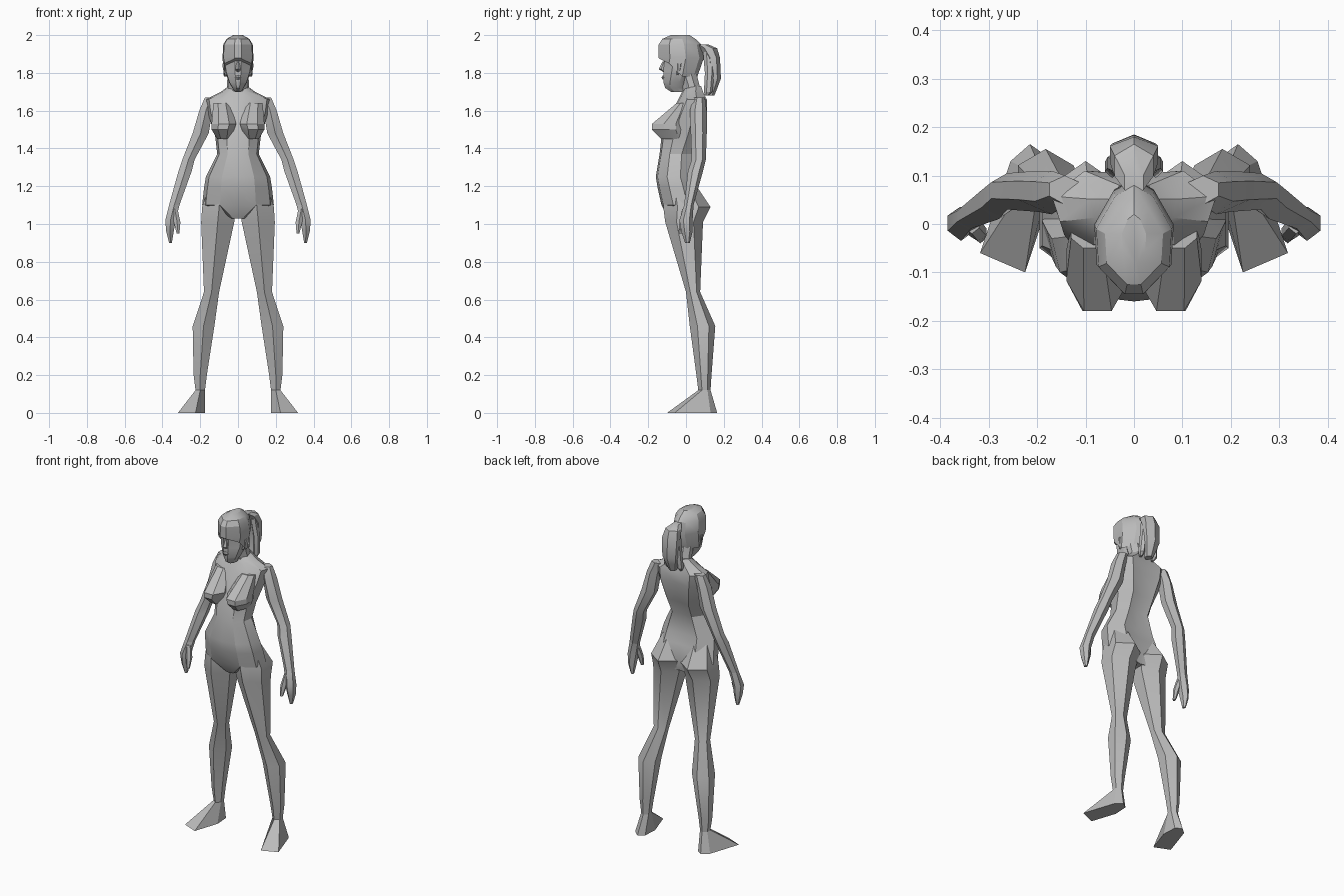
import bpy
import bmesh
from math import radians

cube = bpy.data.objects.get("Cube")
if cube:
    bpy.data.objects.remove(cube, do_unlink=True)

# One plain grey for the whole figure
grey = bpy.data.materials.new("plain_grey")
grey.use_nodes = True
colour = (0.5, 0.5, 0.5, 1)
grey.diffuse_color = colour
grey.node_tree.nodes["Principled BSDF"].inputs["Base Color"].default_value = colour

# Unit cross-sections: x across, y from front to back
HEXAGON = [(.5, 0), (1, .3), (1, .75), (.5, 1), (0, .75), (0, .3)]
OCTAGON = [(.28, 0), (.72, 0), (1, .35), (1, .7), (.72, 1), (.28, 1), (0, .7), (0, .35)]
TORSO = [(.5, 0), (.75, .05), (.95, .3), (1, .65), (.8, 1), (.5, .95),
         (.2, 1), (0, .65), (.05, .3), (.25, .05)]
HEAD = [(.38, 0), (.62, 0), (.97, .25), (1, .6), (.75, .9), (.5, 1),
        (.25, .9), (0, .6), (.03, .25)]


def section(outline, z, left, right, front, back):
    """Place a unit outline in a box measured in hundredths."""
    return [((left + (right - left) * u) / 100,
             (front + (back - front) * v) / 100, z / 100) for u, v in outline]


def finish(name, bm, mirrored, angle):
    bmesh.ops.recalc_face_normals(bm, faces=bm.faces)
    mesh = bpy.data.meshes.new(name)
    bm.to_mesh(mesh)
    bm.free()
    mesh.materials.append(grey)
    part = bpy.data.objects.new(name, mesh)
    bpy.context.collection.objects.link(part)
    bpy.ops.object.select_all(action='DESELECT')
    part.select_set(True)
    bpy.context.view_layer.objects.active = part
    bpy.ops.object.shade_smooth_by_angle(angle=radians(angle))
    if mirrored:
        mirror = part.modifiers.new("mirror", 'MIRROR')
        mirror.use_mirror_merge = False
    return part


def skin(name, rings, mirrored=False, angle=28):
    """Join a stack of equal rings into one closed surface."""
    bm = bmesh.new()
    loops = [[bm.verts.new(point) for point in ring] for ring in rings]
    for lower, upper in zip(loops, loops[1:]):
        for i in range(len(lower)):
            j = (i + 1) % len(lower)
            bm.faces.new((lower[i], lower[j], upper[j], upper[i]))
    bm.faces.new(loops[0])
    bm.faces.new(loops[-1])
    return finish(name, bm, mirrored, angle)


def limb(name, outline, rows, mirrored=True):
    """Rows give height, inner x, outer x, front y and back y."""
    return skin(name, [section(outline, *row) for row in rows], mirrored)


def centred(name, outline, rows):
    """Rows give height, half width, front y and back y."""
    return skin(name, [section(outline, z, -w, w, f, b) for z, w, f, b in rows])


# Torso from neck base to crotch
centred("torso", TORSO, [
    (173, 5, 0, 8), (170, 9, -2, 9), (166, 17, -4, 11), (159, 16, -8, 11),
    (146, 12, -13, 8), (137, 11, -14, 4), (125, 17, -16, 4),
    (119, 18, -15, 6), (110, 19, -13, 8), (103, 5, -9, 6)])

# Bust
limb("breast", OCTAGON, [
    (164, 4, 13, -5, 1), (153, 1, 14, -18, 0), (150, 2, 14, -18, 0),
    (145, 4, 11, -13, 0)])

# Legs run from the seat down to the ankle
limb("leg", HEXAGON, [
    (121, 3, 15, -11, 5), (109, 1, 19, -12, 13), (101, 2, 19.5, -11, 9),
    (64, 10, 18, 0, 7.5), (46, 12.5, 24, 2, 15.5), (20, 16.5, 23.5, 5.5, 13.5),
    (12, 17.5, 22.5, 6.5, 13)])

# Feet flare out towards the toes
sole = [(.225, -.1, 0), (.318, -.06, 0), (.255, .13, 0),
        (.215, .165, 0), (.18, .14, 0), (.175, .05, 0)]
skin("foot", [section(HEXAGON, 12, 17.5, 22.5, 6.5, 13), sole], True)

# Arms, hands and thumbs
limb("arm", HEXAGON, [
    (167, 11, 17.5, 4, 10), (160, 13.5, 20.5, 2, 11), (148, 15.5, 24, 2.5, 11),
    (134, 23, 29.5, 3, 10.5), (128, 24.5, 31.5, 1, 9), (110, 31, 36.5, -1, 4)])
limb("hand", HEXAGON, [
    (110, 31, 36.5, -1, 4), (102, 33, 38.5, -3.5, 3.5),
    (96, 34, 38, -2.5, 3.5), (90, 35, 36.5, -.5, 2)])
limb("thumb", HEXAGON, [
    (108, 32, 35, -2, 2), (101, 30.5, 34, -3.5, 0), (95, 31, 32.5, -4, -2)])

# Neck leans forward into the head
centred("neck", OCTAGON, [(168, 6, -1, 9), (174, 5, -2, 7), (182, 5, -5, 5)])

# Face narrows to the chin
centred("face", HEAD, [
    (190, 7.5, -12.5, 8), (186, 7.2, -11.5, 8), (181, 6.8, -12, 6),
    (175, 4.8, -12, 2), (172, 3, -11, 0), (170, 1.8, -8, 0)])

# Hair cap: the lower front corners rise to form a fringe
cap = [section(HEAD, z, -w, w, f, b) for z, w, f, b in [
    (200, 2.5, -8, 2), (198, 6, -12.5, 5), (195, 7.8, -14.5, 8),
    (188, 8.2, -14.5, 9.5)]]
hem = section(HEAD, 178, -7.5, 7.5, -14, 6)
cap.append([(x, y, 1.875 if y < -.1 else 1.85 if y < -.05 else z) for x, y, z in hem])
skin("hair_cap", cap)

# Nose, lips and ears
centred("nose", HEXAGON, [(186, .5, -12.5, -10), (182, 1.4, -14.5, -10), (180.5, 1, -12, -10)])
centred("lips", HEXAGON, [(178.5, 1, -12.5, -10), (177.5, 1.8, -13, -10), (176.5, 1, -12.5, -10)])
limb("ear", HEXAGON, [(185, 6, 8.3, -5, -2), (182, 6, 8, -5, -2.5), (179, 5.5, 7, -5, -4)])

# Ponytail with a pair of loose side locks
centred("ponytail", HEXAGON, [
    (195, 2, 5, 12), (193, 4, 7, 16.5), (188, 5, 10.5, 18), (177, 4.5, 11, 18.5),
    (173, 3.5, 11, 17), (168, 2, 10, 15)])
limb("side_lock", HEXAGON, [
    (191, 1, 4, 9, 15), (180, 2.5, 5.5, 10, 15), (170, 3, 6, 9.5, 14),
    (168, 3.5, 5, 10, 12)])
